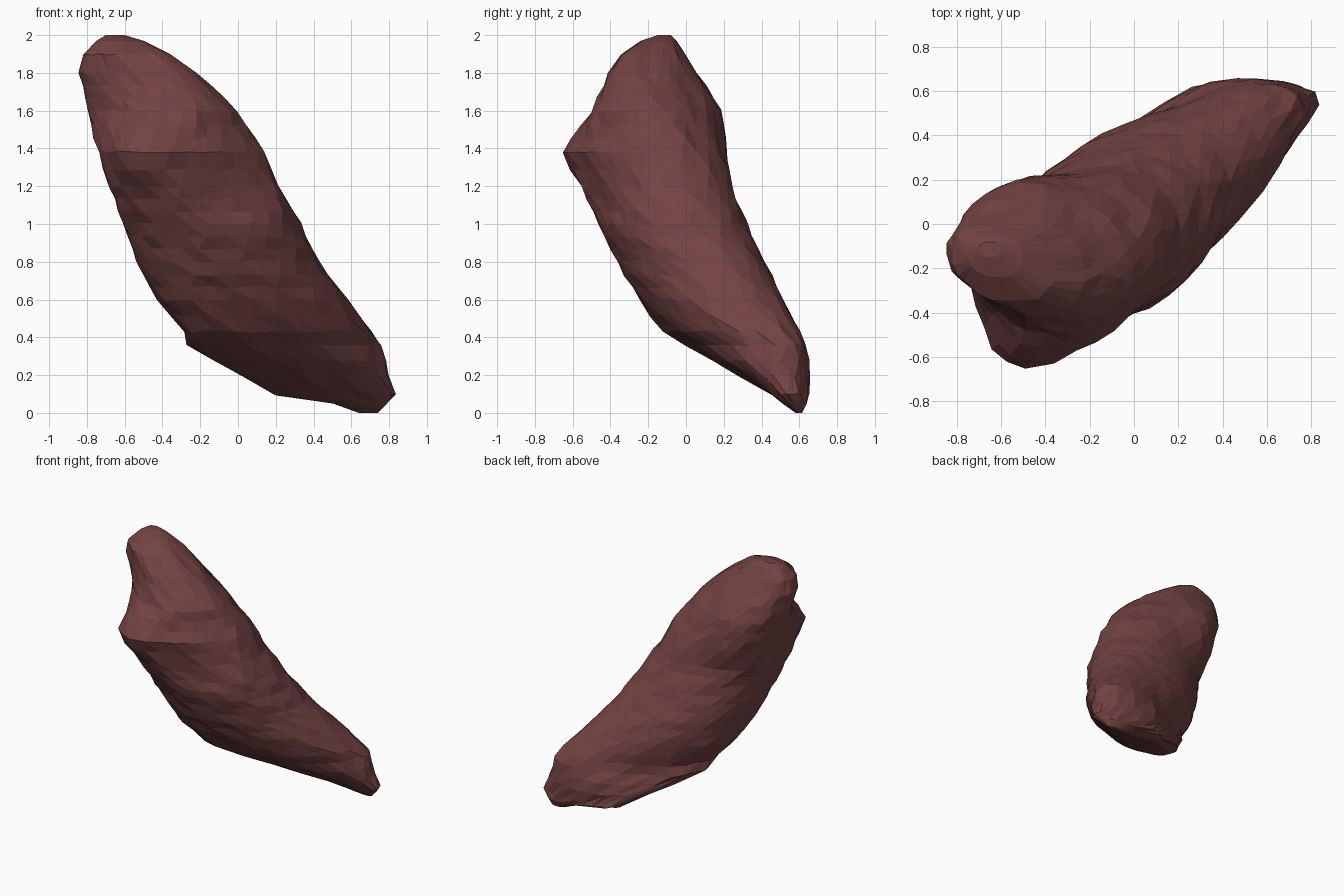
import bpy, bmesh, math, random
from mathutils import Vector

if "Cube" in bpy.data.objects:
    bpy.data.objects.remove(bpy.data.objects["Cube"])

random.seed(4)

# Level sections: height, x min, x max, y min, y max, diagonal lean
SECTIONS = [
    (0.00, 0.64, 0.74, 0.58, 0.615, 0.0),
    (0.05, 0.50, 0.79, 0.51, 0.64, 0.0),
    (0.10, 0.19, 0.84, 0.45, 0.65, -0.05),
    (0.20, 0.01, 0.80, 0.28, 0.66, 0.25),
    (0.36, -0.27, 0.755, -0.01, 0.635, 0.56),
    (0.43, -0.29, 0.71, -0.12, 0.605, 0.52),
    (0.60, -0.43, 0.58, -0.25, 0.52, 0.40),
    (0.80, -0.535, 0.43, -0.36, 0.42, 0.28),
    (1.00, -0.61, 0.33, -0.46, 0.32, 0.21),
    (1.20, -0.68, 0.22, -0.56, 0.245, 0.17),
    (1.38, -0.74, 0.145, -0.61, 0.21, 0.08),
    (1.60, -0.79, 0.00, -0.50, 0.16, -0.03),
    (1.80, -0.84, -0.22, -0.41, 0.06, -0.22),
    (1.90, -0.82, -0.36, -0.35, 0.00, -0.2),
    (1.97, -0.75, -0.50, -0.24, -0.05, -0.1),
    (2.00, -0.70, -0.60, -0.15, -0.08, 0.0),
]
SIDES = 28


def soft(v):
    # slightly squared rounding
    return math.copysign(abs(v) ** 0.92, v)


def ring_points(z, x0, x1, y0, y1, lean, shift):
    phase = math.asin(lean)
    for i in range(SIDES):
        t = 2 * math.pi * (i + shift) / SIDES
        yield Vector(((x0 + x1) / 2 + (x1 - x0) / 2 * soft(math.cos(t)),
                      (y0 + y1) / 2 + (y1 - y0) / 2 * soft(math.sin(t + phase)), z))


# Subdivide the longer gaps between sections
levels = []
for a, b in zip(SECTIONS, SECTIONS[1:]):
    n = max(1, round((b[0] - a[0]) / 0.075))
    levels += [[p + (q - p) * k / n for p, q in zip(a, b)] for k in range(n)]
levels.append(list(SECTIONS[-1]))

# Local dents and bumps: centre, radius, push
SCULPT = [
    (Vector((-0.72, -0.42, 1.65)), 0.27, Vector((0.04, 0.04, 0))),    # upper hollow
    (Vector((-0.53, -0.59, 1.38)), 0.22, Vector((-0.03, -0.06, 0))),   # ledge tip
    (Vector((0.00, -0.50, 1.30)), 0.36, Vector((-0.05, 0.06, 0))),    # flattened front corner
    (Vector((-0.62, 0.10, 1.45)), 0.36, Vector((-0.02, 0.045, 0))),   # fuller back corner
    (Vector((-0.10, 0.08, 1.62)), 0.30, Vector((-0.025, -0.025, 0))),  # slimmer upper back
    (Vector((0.06, 0.58, 0.30)), 0.28, Vector((0.02, -0.035, 0))),    # slimmer lower back
]

bm = bmesh.new()
rings = []
for k, lv in enumerate(levels):
    ring = []
    for base in ring_points(*lv, 0.5 * (k % 2)):
        p = base.copy()
        for centre, radius, push in SCULPT:
            d = (base - centre).length / radius
            if d < 1:
                p += push * (1 - d * d)
        if 0.05 < lv[0] < 1.95:
            p += Vector((random.uniform(-1, 1), random.uniform(-1, 1),
                         random.uniform(-1, 1))) * 0.008
        ring.append(bm.verts.new(p))
    rings.append(ring)

# Staggered triangle skin
for k, (lo, hi) in enumerate(zip(rings, rings[1:])):
    for i in range(SIDES):
        j = (i + 1) % SIDES
        if k % 2 == 0:
            bm.faces.new((lo[i], lo[j], hi[i]))
            bm.faces.new((lo[j], hi[j], hi[i]))
        else:
            bm.faces.new((lo[i], hi[j], hi[i]))
            bm.faces.new((lo[i], lo[j], hi[j]))
bm.faces.new(list(reversed(rings[0])))
bm.faces.new(rings[-1])
bmesh.ops.recalc_face_normals(bm, faces=bm.faces)

mesh = bpy.data.meshes.new("organ_lobe")
bm.to_mesh(mesh)
bm.free()
lobe = bpy.data.objects.new("organ_lobe", mesh)
bpy.context.collection.objects.link(lobe)

# Dark red-brown tissue
mat = bpy.data.materials.new("tissue")
mat.diffuse_color = (0.175, 0.056, 0.056, 1)
mat.use_nodes = True
mat.node_tree.nodes["Principled BSDF"].inputs["Base Color"].default_value = mat.diffuse_color
mesh.materials.append(mat)
